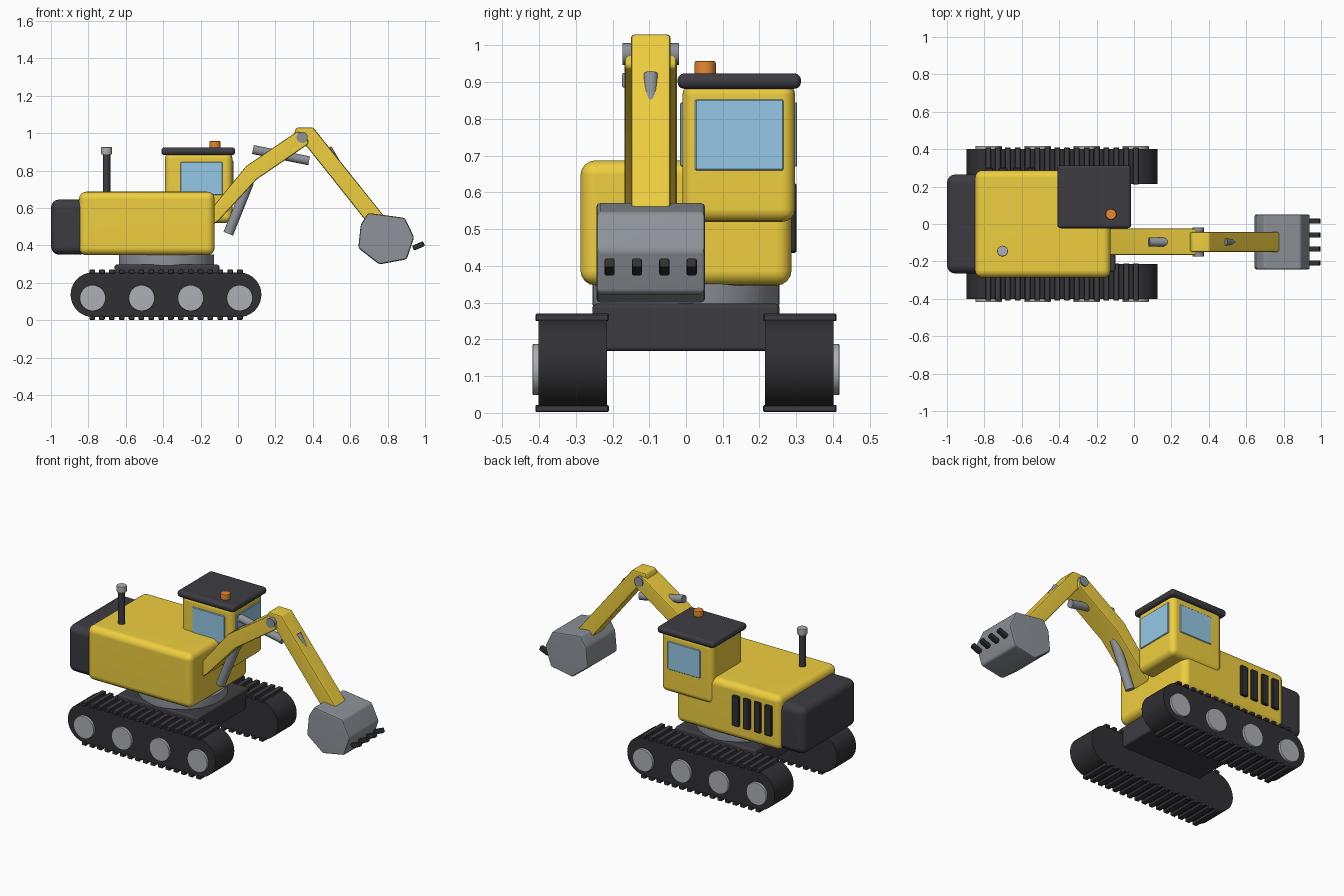
import bpy, bmesh, math
from mathutils import Vector, Matrix

if "Cube" in bpy.data.objects:
    bpy.data.objects.remove(bpy.data.objects["Cube"])


def material(name, rgb):
    m = bpy.data.materials.new(name)
    m.diffuse_color = (*rgb, 1)
    m.use_nodes = True
    m.node_tree.nodes["Principled BSDF"].inputs["Base Color"].default_value = m.diffuse_color
    return m


YELLOW = material("yellow_paint", (0.86, 0.62, 0.05))
DARK = material("dark_metal", (0.045, 0.045, 0.055))
RUBBER = material("track_rubber", (0.03, 0.03, 0.033))
GREY = material("grey_steel", (0.27, 0.29, 0.32))
LIGHT = material("light_steel", (0.42, 0.43, 0.46))
GLASS = material("glass", (0.3, 0.58, 0.8))
ORANGE = material("orange_lamp", (0.8, 0.25, 0.03))


def finish(name, bm, mat, bevel=0, segments=3):
    """Bevel the sharp edges, then turn the bmesh into a smooth-by-angle object."""
    bmesh.ops.recalc_face_normals(bm, faces=bm.faces[:])
    if bevel:
        sharp = [e for e in bm.edges if e.calc_face_angle(0) > math.radians(25)]
        bmesh.ops.bevel(bm, geom=sharp, offset=bevel, segments=segments,
                        profile=0.5, affect='EDGES', clamp_overlap=True)
    me = bpy.data.meshes.new(name)
    bm.to_mesh(me)
    bm.free()
    me.materials.append(mat)
    me.shade_smooth()
    me.set_sharp_from_angle(angle=math.radians(35))
    ob = bpy.data.objects.new(name, me)
    bpy.context.collection.objects.link(ob)
    if bevel:
        ob.modifiers.new("weighted_normals", 'WEIGHTED_NORMAL').keep_sharp = True
    return ob


def box(name, x, y, z, mat, bevel=0, segments=3, tilt=0):
    """Box from (min, max) ranges, optionally tilted about y."""
    size = [r[1] - r[0] for r in (x, y, z)]
    mid = Vector([(r[0] + r[1]) / 2 for r in (x, y, z)])
    bm = bmesh.new()
    bmesh.ops.create_cube(bm, size=1, matrix=Matrix.Translation(mid)
                          @ Matrix.Rotation(tilt, 4, 'Y') @ Matrix.Diagonal((*size, 1)))
    return finish(name, bm, mat, bevel, segments)


def rod(name, a, b, r, mat, bevel=0, sides=32):
    """Cylinder between two points."""
    a, b = Vector(a), Vector(b)
    d = b - a
    bm = bmesh.new()
    bmesh.ops.create_cone(bm, cap_ends=True, segments=sides, radius1=r, radius2=r,
                          depth=d.length, matrix=Matrix.Translation((a + b) / 2)
                          @ d.to_track_quat('Z', 'Y').to_matrix().to_4x4())
    return finish(name, bm, mat, bevel, 2)


def plate(name, outline, y0, y1, mat, bevel=0):
    """Side-view (x, z) outline extruded along y."""
    bm = bmesh.new()
    face = bm.faces.new([bm.verts.new((x, y0, z)) for x, z in outline])
    new = bmesh.ops.extrude_face_region(bm, geom=[face])["geom"]
    bmesh.ops.translate(bm, vec=(0, y1 - y0, 0),
                        verts=[v for v in new if isinstance(v, bmesh.types.BMVert)])
    return finish(name, bm, mat, bevel, 2)


# tracks: rounded belt, tread pads top and bottom, outer wheels
R, ZC, X0, X1 = 0.119, 0.136, -0.776, 0.006
belt = [(cx + R * math.cos(t), ZC + R * math.sin(t))
        for cx, start in ((X1, -math.pi / 2), (X0, math.pi / 2))
        for t in [start + math.pi * i / 20 for i in range(21)]]
for side, s in (("right", -1), ("left", 1)):
    plate(f"track_{side}", belt, s * 0.215, s * 0.402, RUBBER)
    y = sorted((s * 0.21, s * 0.41))
    for i in range(16):
        x = -0.78 + i * 0.0527
        for level, z in (("bottom", (0.002, 0.022)), ("top", (0.25, 0.27))):
            box(f"tread_pad_{side}_{level}_{i}", (x - 0.015, x + 0.015), y, z, DARK, 0.003, 1)
    for i in range(4):
        x = -0.777 + i * 0.262
        rod(f"wheel_{side}_{i}", (x, s * 0.38, 0.118), (x, s * 0.418, 0.118), 0.07, LIGHT, 0.004)

# undercarriage and turntable
box("undercarriage", (-0.66, -0.10), (-0.255, 0.255), (0.168, 0.297), DARK, 0.012)
rod("turntable", (-0.382, 0, 0.29), (-0.382, 0, 0.352), 0.255, GREY, 0.006, 48)

# house, counterweight, vents
box("engine_house", (-0.85, -0.125), (-0.287, 0.287), (0.347, 0.687), YELLOW, 0.04, 4)
box("counterweight", (-1.0, -0.80), (-0.265, 0.265), (0.35, 0.645), DARK, 0.045, 4)
for i in range(4):
    x = -0.55 - i * 0.075
    box(f"vent_{i}", (x - 0.024, x + 0.024), (0.27, 0.301), (0.435, 0.625), RUBBER, 0.005, 1)

# exhaust
rod("exhaust_pipe", (-0.703, -0.145, 0.66), (-0.703, -0.145, 0.89), 0.02, DARK)
rod("exhaust_cap", (-0.703, -0.145, 0.885), (-0.703, -0.145, 0.925), 0.029, LIGHT, 0.005)

# cab
box("cab", (-0.39, -0.03), (-0.01, 0.297), (0.52, 0.90), YELLOW, 0.035, 4)
box("cab_roof", (-0.41, -0.015), (-0.023, 0.313), (0.882, 0.924), DARK, 0.018, 3)
box("front_window", (-0.05, -0.024), (0.025, 0.265), (0.66, 0.853), GLASS, 0.003, 1)
box("right_window", (-0.307, -0.083), (-0.016, 0.01), (0.67, 0.845), GLASS, 0.003, 1)
box("left_window", (-0.307, -0.083), (0.28, 0.302), (0.67, 0.845), GLASS, 0.003, 1)
rod("beacon", (-0.123, 0.052, 0.915), (-0.123, 0.052, 0.958), 0.029, ORANGE, 0.006)

# boom and stick
YC = -0.096
boom = [(-0.16, 0.49), (-0.10, 0.535), (0.10, 0.752), (0.375, 0.94),
        (0.37, 0.995), (0.315, 1.008), (0.045, 0.825), (-0.16, 0.575)]
plate("boom", boom, YC - 0.071, YC + 0.071, YELLOW, 0.01)
stick = [(0.297, 0.99), (0.312, 1.03), (0.402, 1.03), (0.79, 0.545),
         (0.72, 0.485), (0.37, 0.925)]
plate("stick", stick, YC - 0.054, YC + 0.054, YELLOW, 0.01)
rod("elbow_pin", (0.343, YC - 0.077, 0.977), (0.343, YC + 0.077, 0.977), 0.03, GREY)

# hydraulic cylinders
rod("boom_cylinder", (-0.052, YC, 0.462), (0.06, YC, 0.74), 0.027, GREY)
rod("stick_cylinder", (0.08, YC, 0.912), (0.38, YC, 0.852), 0.024, GREY)
rod("bucket_cylinder", (0.482, YC, 0.92), (0.69, YC, 0.56), 0.02, GREY)

# bucket and teeth
bucket = [(0.695, 0.573), (0.892, 0.547), (0.942, 0.442), (0.902, 0.325),
          (0.755, 0.298), (0.643, 0.385), (0.656, 0.51)]
plate("bucket", bucket, YC - 0.148, YC + 0.148, GREY, 0.012)
for i in range(4):
    y = -0.208 + i * 0.0745
    box(f"bucket_tooth_{i}", (0.933, 0.997), (y - 0.014, y + 0.014), (0.383, 0.411),
        RUBBER, 0.006, 2, tilt=math.radians(-23))
